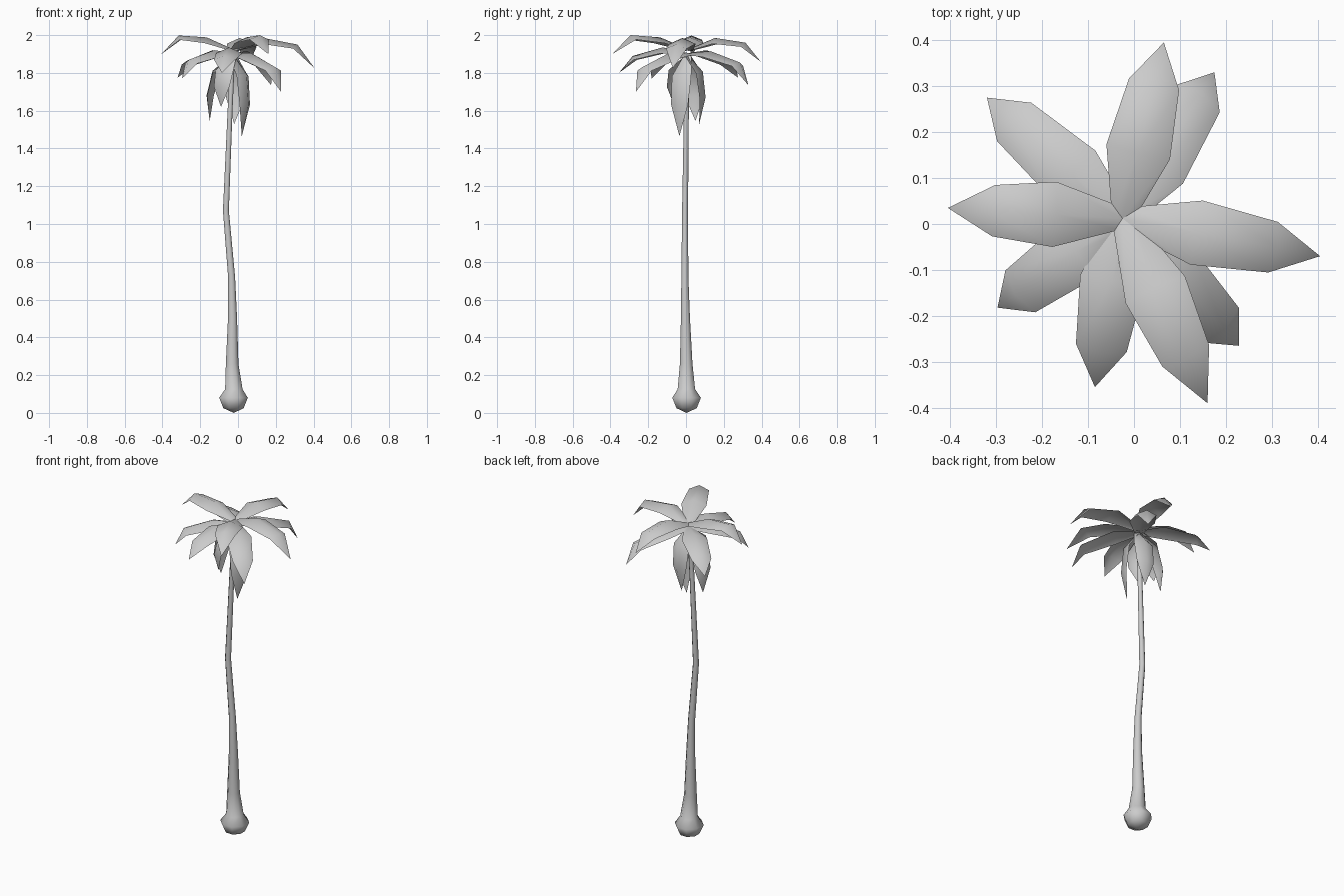
import bpy, bmesh, math
from mathutils import Vector

if "Cube" in bpy.data.objects:
    bpy.data.objects.remove(bpy.data.objects["Cube"])


def finish(name, bm, angle):
    bmesh.ops.recalc_face_normals(bm, faces=bm.faces)
    me = bpy.data.meshes.new(name)
    bm.to_mesh(me)
    bm.free()
    ob = bpy.data.objects.new(name, me)
    bpy.context.collection.objects.link(ob)
    bpy.ops.object.select_all(action='DESELECT')
    ob.select_set(True)
    bpy.context.view_layer.objects.active = ob
    bpy.ops.object.shade_smooth_by_angle(angle=math.radians(angle))
    return ob


# Trunk: rings of (x, y, z, radius) with a bulb at the foot
RINGS = [(-0.024, 0.003, 0.025, 0.058), (-0.024, 0.003, 0.08, 0.082), (-0.022, 0.002, 0.125, 0.05),
         (-0.031, 0.001, 0.26, 0.036), (-0.029, -0.003, 0.5, 0.026),
         (-0.034, -0.006, 0.72, 0.020), (-0.064, -0.005, 1.07, 0.017),
         (-0.042, 0.002, 1.6, 0.014), (-0.028, 0.005, 1.895, 0.013)]
SIDES = 8
bm = bmesh.new()
loops = [[bm.verts.new((x + r * math.cos(2 * math.pi * (i + 0.5) / SIDES),
                        y + r * math.sin(2 * math.pi * (i + 0.5) / SIDES), z))
          for i in range(SIDES)] for x, y, z, r in RINGS]
for a, b in zip(loops, loops[1:]):
    for i in range(SIDES):
        j = (i + 1) % SIDES
        bm.faces.new((a[i], a[j], b[j], b[i]))
foot = bm.verts.new((-0.022, 0.003, 0))
for i in range(SIDES):
    bm.faces.new((foot, loops[0][(i + 1) % SIDES], loops[0][i]))
bm.faces.new(loops[-1])
finish("trunk", bm, 60)


# Fronds: leaf with a raised midrib, running root - middle - shoulder - tip
def frond(name, path, widths, droop):
    pts = [Vector(p) for p in path]
    out = pts[2] - pts[0]
    side = Vector((-out.y, out.x, 0)).normalized()
    bm = bmesh.new()
    rows = []
    for i in range(3):
        along = (pts[i + 1] - pts[max(i - 1, 0)]).normalized()
        up = along.cross(side)
        w = side * widths[i] / 2
        d = up * droop * widths[i]
        rows.append([bm.verts.new(pts[i] + w - d), bm.verts.new(pts[i]),
                     bm.verts.new(pts[i] - w - d)])
    for a, b in zip(rows, rows[1:]):
        for k in (0, 1):
            bm.faces.new((a[k], a[k + 1], b[k + 1], b[k]))
    tip = bm.verts.new(pts[3])
    for k in (0, 1):
        bm.faces.new((rows[2][k], rows[2][k + 1], tip))
    finish(name, bm, 60)


# Spreading fronds: tip x, y, z, middle height, shoulder height, shoulder fraction
SPREAD = [(0.405, -0.07, 1.825, 1.985, 1.95, 0.79), (-0.405, 0.035, 1.90, 1.988, 1.998, 0.76),
          (0.065, 0.395, 1.86, 1.985, 1.96, 0.79), (0.16, -0.39, 1.90, 1.988, 2.0, 0.76),
          (-0.32, 0.275, 1.775, 1.92, 1.865, 0.83), (0.175, 0.33, 1.735, 1.915, 1.855, 0.86),
          (0.228, -0.265, 1.70, 1.905, 1.83, 0.88), (-0.297, -0.182, 1.77, 1.92, 1.87, 0.86),
          (-0.085, -0.355, 1.80, 1.935, 1.89, 0.80)]
for n, (x, y, z, zm, zs, f) in enumerate(SPREAD):
    root = Vector((-0.025, 0.012, 1.925 if n < 4 else 1.905))
    mid = root.lerp(Vector((x, y, z)), 0.37)
    sh = root.lerp(Vector((x, y, z)), f)
    mid.z, sh.z = zm, zs
    frond(f"spreading_frond_{n + 1}", (root, mid, sh, (x, y, z)), (0.05, 0.142, 0.112), 0.22)

# Hanging fronds: tip x, y, z and the outward direction in degrees
HANGING = [(0.02, -0.035, 1.465, -25), (-0.15, 0.05, 1.545, 165),
           (-0.02, 0.07, 1.53, 75), (-0.09, -0.06, 1.62, 238)]
for n, (x, y, z, deg) in enumerate(HANGING):
    d = Vector((math.cos(math.radians(deg)), math.sin(math.radians(deg)), 0))
    root = Vector((-0.028, 0.005, 1.90))
    tip = Vector((x, y, z))
    drop = root.z - z
    mid = root.lerp(tip, 0.4) + d * 0.06
    sh = root.lerp(tip, 0.7) + d * 0.055
    mid.z, sh.z = root.z - drop * 0.25, root.z - drop * 0.62
    frond(f"hanging_frond_{n + 1}", (root, mid, sh, tip), (0.045, 0.12, 0.105), 0.22)
